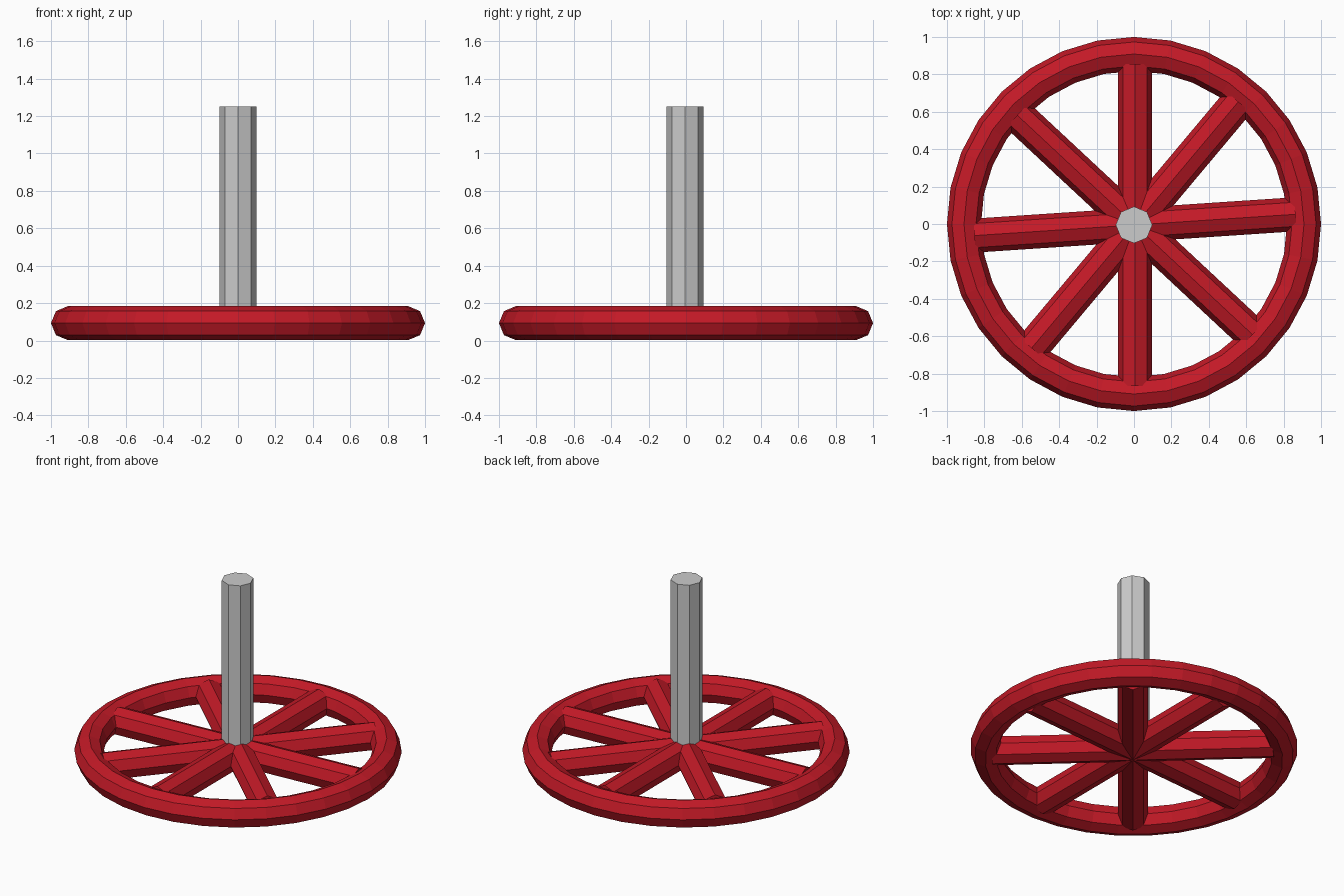
import bpy
from math import radians, pi

if "Cube" in bpy.data.objects:
    bpy.data.objects.remove(bpy.data.objects["Cube"])

RIM_R, TUBE_R, MID_Z = 0.909, 0.091, 0.093

red = bpy.data.materials.new("red_paint")
red.diffuse_color = (0.55, 0.01, 0.02, 1)
red.use_nodes = True
red.node_tree.nodes["Principled BSDF"].inputs["Base Color"].default_value = red.diffuse_color


def finish(name, mat=None):
    ob = bpy.context.object
    ob.name = name
    if mat:
        ob.data.materials.append(mat)
    return ob


# Rim: faceted ring with an octagonal section
bpy.ops.mesh.primitive_torus_add(major_radius=RIM_R, minor_radius=TUBE_R,
                                 major_segments=32, minor_segments=8,
                                 location=(0, 0, MID_Z))
finish("wheel_rim", red)

# Spokes: four octagonal bars running right across the wheel
for i, angle in enumerate((3.8, 50, 90, 137)):
    bpy.ops.mesh.primitive_cylinder_add(vertices=8, radius=TUBE_R, depth=1.72,
                                        location=(0.005, -0.005, MID_Z),
                                        rotation=(0, pi / 2, radians(angle)))
    finish(f"spoke_bar_{i + 1}", red)

# Stem: octagonal post rising from the hub
bottom, top = 0.1, 1.25
bpy.ops.mesh.primitive_cylinder_add(vertices=8, radius=0.098, depth=top - bottom,
                                    location=(0, -0.005, (top + bottom) / 2))
finish("valve_stem")
